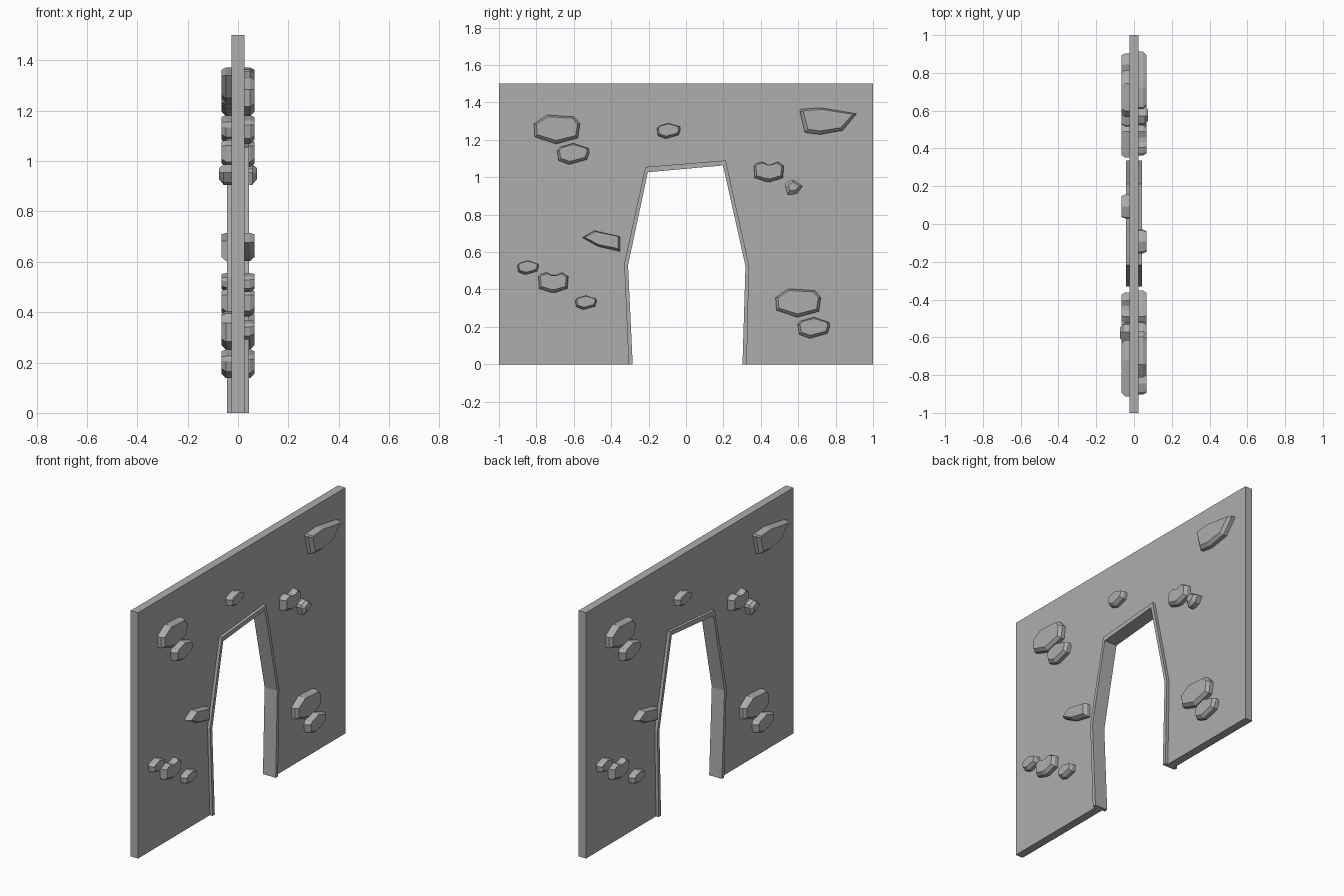
import bpy, bmesh

cube = bpy.data.objects.get("Cube")
if cube:
    bpy.data.objects.remove(cube, do_unlink=True)

stone = bpy.data.materials.new("stone_grey")
stone.use_nodes = True
grey = (0.42, 0.42, 0.42, 1)
stone.diffuse_color = grey
for node in stone.node_tree.nodes:
    if node.type == 'BSDF_PRINCIPLED':
        node.inputs["Base Color"].default_value = grey


def loft(name, rings):
    """Join matching (x, [(y, z), ...]) outlines and cap both ends."""
    bm = bmesh.new()
    loops = [[bm.verts.new((x, y, z)) for y, z in pts] for x, pts in rings]
    for low, high in zip(loops, loops[1:]):
        for i in range(len(low)):
            j = (i + 1) % len(low)
            bm.faces.new((low[i], low[j], high[j], high[i]))
    bm.faces.new(loops[0][::-1])
    bm.faces.new(loops[-1])
    bmesh.ops.recalc_face_normals(bm, faces=bm.faces)
    mesh = bpy.data.meshes.new(name)
    bm.to_mesh(mesh)
    bm.free()
    mesh.materials.append(stone)
    obj = bpy.data.objects.new(name, mesh)
    bpy.context.collection.objects.link(obj)
    return obj


def slab(name, outline, half):
    return loft(name, [(-half, outline), (half, outline)])


# Wall with a crooked doorway, and the frame lining it
outer = [(-.307, 0), (-.33, .54), (-.217, 1.055), (.213, 1.09), (.337, .53), (.325, 0)]
inner = [(-.285, 0), (-.31, .53), (-.204, 1.027), (.198, 1.063), (.318, .525), (.302, 0)]
slab("wall", [(-1, 0), (-1, 1.5), (1, 1.5), (1, 0)] + outer[::-1], 0.025)
slab("door_frame", outer + inner[::-1], 0.043)

# Stone outlines, one unit in half width
SHAPES = {
    "boulder": [(-1, .26), (-.43, .65), (.74, .57), (1, .26), (.91, -.35), (-.04, -.61), (-.96, -.3)],
    "pebble": [(-1, .2), (-.8, .42), (0, .66), (.95, .35), (1, .1), (.85, -.35), (-.25, -.66), (-.9, -.42)],
    "lumpy_stone": [(-1, .4), (-.85, .55), (-.47, .67), (-.1, .5), (.2, .5), (.6, .67), (1, .4),
                    (.93, -.4), (.1, -.67), (-.2, -.65), (-.95, -.4)],
    "pointed_stone": [(-1, .37), (-.95, .42), (-.26, .47), (1, .26), (.51, -.33), (-.3, -.47), (-.82, -.4)],
    "chip": [(-1, .2), (-.9, .5), (-.1, .9), (1, .2), (.45, -.6), (-.1, -.8), (-.7, -.8)],
    "wedge_stone": [(-1, .18), (-.37, .55), (1, .24), (1, -.55), (-.16, -.29)],
}

# Placement of each stone: shape, y, z, half width, height and width of its top
STONES = [
    ("boulder", -.69, 1.253, .123, .066, .89),
    ("boulder", .6, .325, .121, .066, .89),
    ("pebble", -.603, 1.125, .086, .066, .86),
    ("pebble", .683, .195, .086, .066, .86),
    ("pebble", -.093, 1.248, .063, .066, .86),
    ("pebble", -.845, .517, .057, .066, .86),
    ("pebble", -.535, .33, .057, .066, .86),
    ("lumpy_stone", .443, 1.029, .08, .066, .86),
    ("lumpy_stone", -.709, .437, .08, .066, .86),
    ("pointed_stone", .76, 1.3, .152, .066, .87),
    ("chip", .576, .944, .048, .075, .6),
    ("wedge_stone", -.453, .659, .101, .066, .88),
]

# Chamfered stones on both faces, the second side turned half a circle
for shape, y, z, size, top, inset in STONES:
    base = [(y + a * size, z + b * size) for a, b in SHAPES[shape]]
    cap = [(y + a * size * inset, z + b * size * inset * .92 + .005) for a, b in SHAPES[shape]]
    for side in (1, -1):
        rings = [(side * x, [(side * p, q) for p, q in pts])
                 for x, pts in ((.015, base), (top - .018, base), (top, cap))]
        loft(shape + ("_left" if side > 0 else "_right"), rings)
